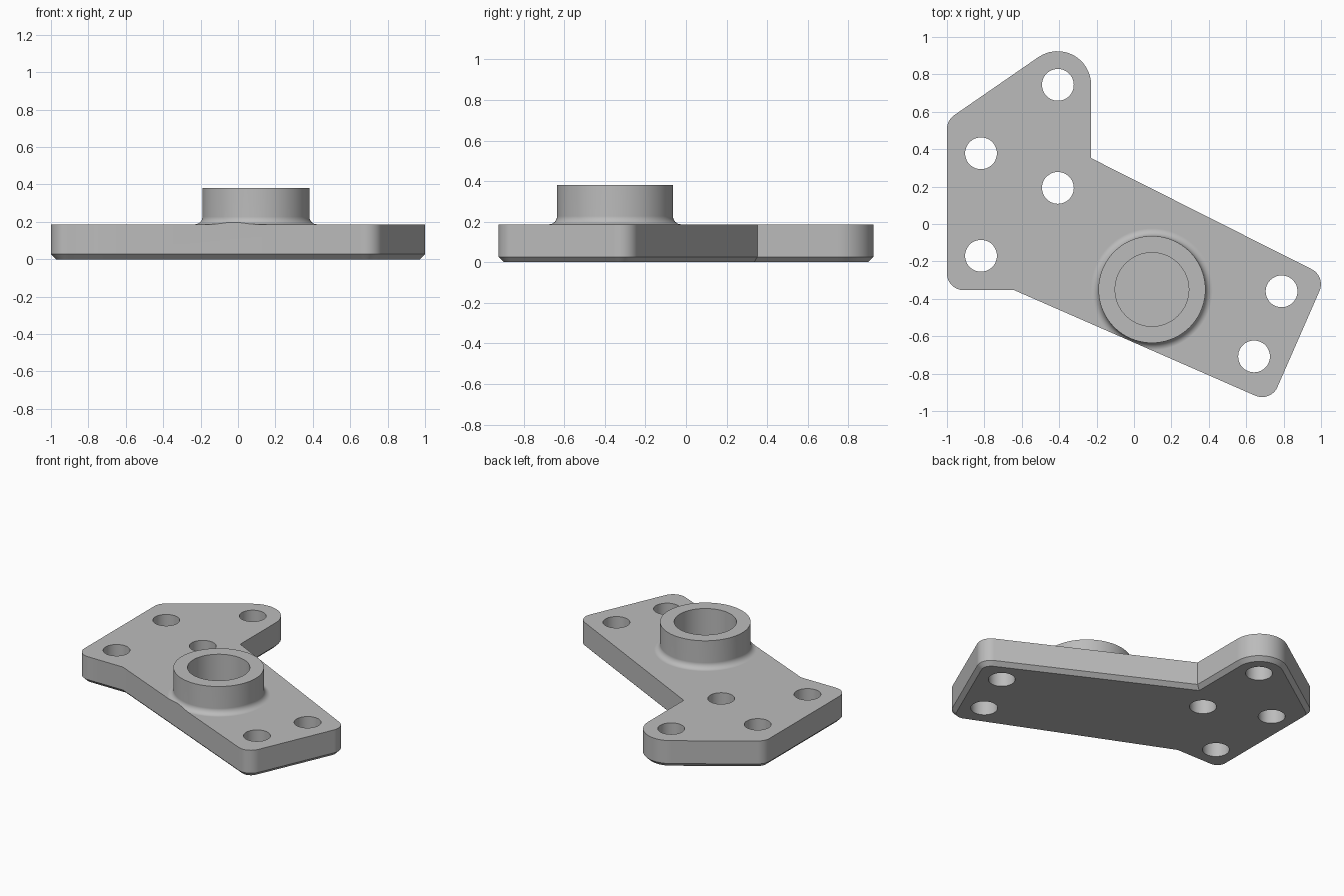
import bpy, bmesh, math
from mathutils import Vector

if "Cube" in bpy.data.objects:
    bpy.data.objects.remove(bpy.data.objects["Cube"])

PLATE_TOP, CHAMFER = 0.187, 0.027
BOSS_TOP, BOSS_R, FILLET = 0.38, 0.286, 0.04
BORE_R, BORE_FLOOR = 0.197, 0.09
BOSS_XY = (0.096, -0.35)
HOLE_R = 0.085
HOLES = [(-0.407, 0.744), (-0.818, 0.378), (-0.407, 0.193),
         (-0.818, -0.17), (0.789, -0.36), (0.642, -0.708)]
# Plate corners, counter-clockwise: x, y, rounding radius (0 = sharp)
CORNERS = [(-1, -0.354, 0.09), (-0.64, -0.354, 0), (0.731, -0.954, 0.09),
           (1.026, -0.28, 0.09), (-0.229, 0.352, 0), (-0.229, 1.087, 0.18),
           (-1, 0.555, 0.09)]

grey = bpy.data.materials.new("satin_grey")
grey.use_nodes = True
grey.diffuse_color = (0.5, 0.5, 0.5, 1)
grey.node_tree.nodes["Principled BSDF"].inputs["Base Color"].default_value = (0.5, 0.5, 0.5, 1)


def outline(inset, steps=12):
    """Rounded plate outline, moved inward by inset."""
    points = []
    for i, (x, y, r) in enumerate(CORNERS):
        p = Vector((x, y))
        before = Vector(CORNERS[i - 1][:2])
        after = Vector(CORNERS[(i + 1) % len(CORNERS)][:2])
        d1, d2 = (p - before).normalized(), (after - p).normalized()
        n1, n2 = Vector((d1.y, -d1.x)), Vector((d2.y, -d2.x))
        miter = (n1 + n2) / (1 + n1.dot(n2))
        if r == 0:
            points.append(p - miter * inset)
            continue
        centre = p - miter * r
        start, turn = math.atan2(n1.y, n1.x), math.acos(n1.dot(n2))
        for s in range(steps + 1):
            a = start + turn * s / steps
            points.append(centre + Vector((math.cos(a), math.sin(a))) * (r - inset))
    return points


def loft(name, layers):
    """Solid through stacked rings, each (points, z)."""
    bm = bmesh.new()
    rings = [[bm.verts.new((p[0], p[1], z)) for p in pts] for pts, z in layers]
    bm.faces.new(rings[0][::-1])
    bm.faces.new(rings[-1])
    n = len(rings[0])
    for low, high in zip(rings, rings[1:]):
        for i in range(n):
            j = (i + 1) % n
            bm.faces.new((low[i], low[j], high[j], high[i]))
    mesh = bpy.data.meshes.new(name)
    bm.to_mesh(mesh)
    bm.free()
    mesh.materials.append(grey)
    obj = bpy.data.objects.new(name, mesh)
    bpy.context.collection.objects.link(obj)
    return obj


def circle(centre, r, n):
    return [(centre[0] + r * math.cos(math.tau * i / n),
             centre[1] + r * math.sin(math.tau * i / n)) for i in range(n)]


def combine(target, other, operation):
    """Apply a boolean and discard the second solid."""
    bpy.context.view_layer.objects.active = target
    mod = target.modifiers.new("boolean", 'BOOLEAN')
    mod.operation, mod.solver, mod.object = operation, 'EXACT', other
    bpy.ops.object.modifier_apply(modifier=mod.name)
    bpy.data.objects.remove(other)


# Plate with a chamfered underside
full = outline(0)
plate = loft("bracket_plate", [(outline(CHAMFER), 0), (full, CHAMFER), (full, PLATE_TOP)])

# Boss with a filleted foot, trimmed where the foot overhangs the plate edge
layers = [(circle(BOSS_XY, BOSS_R + FILLET, 96), 0.12)]
for s in range(9):
    a = math.pi / 2 * s / 8
    layers.append((circle(BOSS_XY, BOSS_R + FILLET * (1 - math.sin(a)), 96),
                   PLATE_TOP + FILLET * (1 - math.cos(a))))
layers.append((circle(BOSS_XY, BOSS_R, 96), BOSS_TOP))
boss = loft("boss", layers)
combine(boss, loft("trim", [(full, 0.05), (full, 0.5)]), 'INTERSECT')
combine(plate, boss, 'UNION')

# Blind bore and through holes
combine(plate, loft("bore", [(circle(BOSS_XY, BORE_R, 80), BORE_FLOOR),
                             (circle(BOSS_XY, BORE_R, 80), 0.5)]), 'DIFFERENCE')
for xy in HOLES:
    ring = circle(xy, HOLE_R, 48)
    combine(plate, loft("hole", [(ring, -0.1), (ring, 0.3)]), 'DIFFERENCE')

# Smooth curved walls, crisp edges
bpy.ops.object.select_all(action='DESELECT')
plate.select_set(True)
bpy.context.view_layer.objects.active = plate
bpy.ops.object.shade_smooth_by_angle(angle=math.radians(30))
weighted = plate.modifiers.new("weighted_normals", 'WEIGHTED_NORMAL')
weighted.keep_sharp = True
